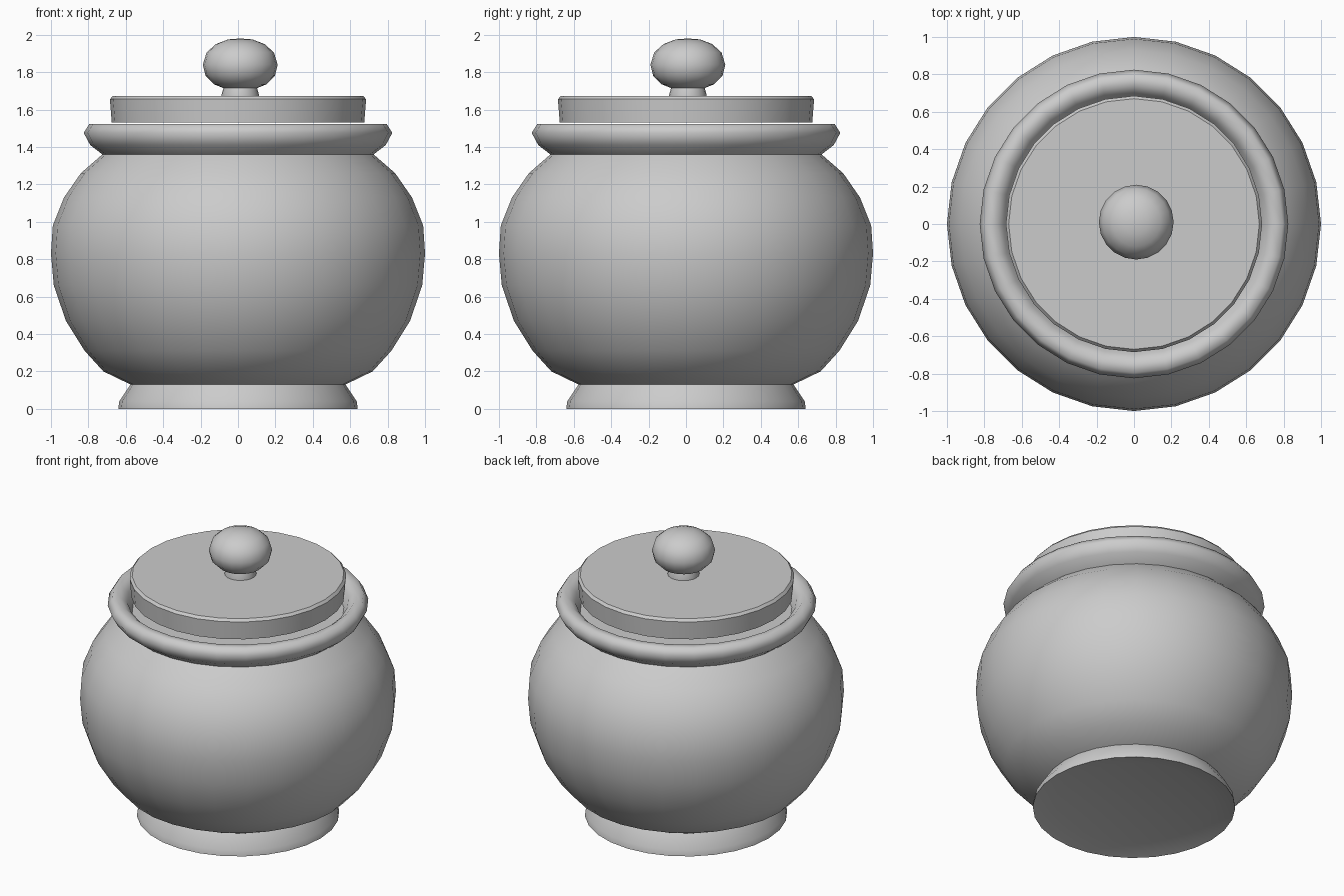
import bpy, bmesh, math

if "Cube" in bpy.data.objects:
    bpy.data.objects.remove(bpy.data.objects["Cube"])


def lathe(name, profile, segments, center=(0, 0), angle=40):
    """Spin an (r, z) profile round the vertical axis; r = 0 makes a pole."""
    bm = bmesh.new()
    rings = []
    for r, z in profile:
        if r == 0:
            rings.append([bm.verts.new((center[0], center[1], z))])
        else:
            rings.append([bm.verts.new((center[0] + r * math.cos(2 * math.pi * i / segments),
                                        center[1] + r * math.sin(2 * math.pi * i / segments), z))
                          for i in range(segments)])
    for a, b in zip(rings, rings[1:]):
        for i in range(segments):
            j = (i + 1) % segments
            if len(a) == 1:
                bm.faces.new((a[0], b[j], b[i]))
            elif len(b) == 1:
                bm.faces.new((a[i], a[j], b[0]))
            else:
                bm.faces.new((a[i], a[j], b[j], b[i]))
    bmesh.ops.recalc_face_normals(bm, faces=bm.faces)
    mesh = bpy.data.meshes.new(name)
    bm.to_mesh(mesh)
    bm.free()
    obj = bpy.data.objects.new(name, mesh)
    bpy.context.collection.objects.link(obj)
    bpy.ops.object.select_all(action='DESELECT')
    obj.select_set(True)
    bpy.context.view_layer.objects.active = obj
    bpy.ops.object.shade_smooth_by_angle(angle=math.radians(angle))
    return obj


# round pot: dished foot, full belly, rolled rim turning into the mouth
foot = [(0, 0.04), (0.5, 0.035), (0.64, 0.0), (0.635, 0.04), (0.575, 0.13)]
belly = [(0.72, 0.2), (0.82, 0.31), (0.92, 0.47), (0.985, 0.66), (1.0, 0.83),
         (0.99, 0.98), (0.93, 1.13), (0.84, 1.26), (0.725, 1.36)]
rim = [(0.79, 1.41), (0.825, 1.475), (0.795, 1.523), (0.74, 1.523),
       (0.70, 1.49), (0.67, 1.42)]
pot = lathe("pot_body", foot + belly + rim + [(0, 1.42)], 28, angle=60)

# flat drum lid with a softened upper edge
lid = lathe("lid", [(0, 1.53), (0.675, 1.53), (0.685, 1.655), (0.67, 1.672), (0, 1.672)], 28)

# knob on a short flared neck
knob = lathe("lid_knob", [(0.1, 1.66), (0.1, 1.68), (0.09, 1.715), (0.14, 1.735), (0.185, 1.78),
                          (0.2, 1.84), (0.18, 1.905), (0.13, 1.95), (0.065, 1.975), (0, 1.98)],
             20, center=(0.012, 0.01), angle=60)
